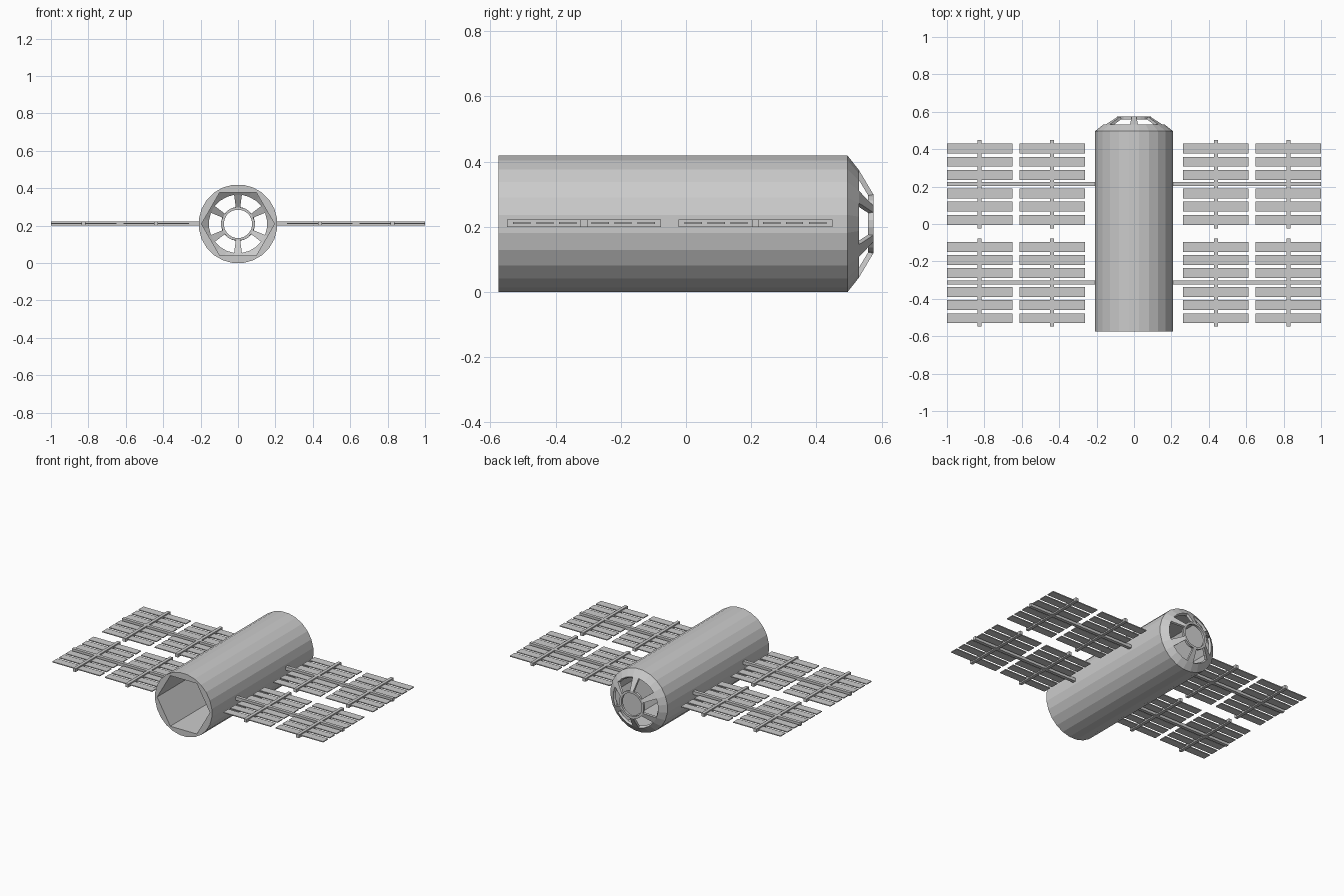
import bpy, bmesh, math
from mathutils import Matrix

if "Cube" in bpy.data.objects:
    bpy.data.objects.remove(bpy.data.objects["Cube"])

CZ = 0.209                      # height of the hull axis
SIDES = 24
R = CZ / math.cos(math.pi / SIDES)


def make_object(name, bm):
    bmesh.ops.recalc_face_normals(bm, faces=bm.faces)
    mesh = bpy.data.meshes.new(name)
    bm.to_mesh(mesh)
    bm.free()
    ob = bpy.data.objects.new(name, mesh)
    bpy.context.collection.objects.link(ob)
    return ob


def ring(bm, y, r, sides, start):
    return [bm.verts.new((r * math.cos(start + i * math.tau / sides), y,
                          CZ + r * math.sin(start + i * math.tau / sides)))
            for i in range(sides)]


def prism(name, y0, y1, r, sides, start):
    bm = bmesh.new()
    a, b = ring(bm, y0, r, sides, start), ring(bm, y1, r, sides, start)
    for i in range(sides):
        j = (i + 1) % sides
        bm.faces.new((a[i], a[j], b[j], b[i]))
    bm.faces.new(a)
    bm.faces.new(b)
    return make_object(name, bm)


def add_box(bm, centre, size):
    m = Matrix.Translation(centre) @ Matrix.Diagonal((*size, 1))
    bmesh.ops.create_cube(bm, size=1, matrix=m)


# Hull: faceted cylinder with a hexagonal tunnel
half = math.pi / SIDES
hull = prism("hull", -0.575, 0.496, R, SIDES, half)
cutter = prism("tunnel_cutter", -0.7, 0.6, 0.195, 6, 0)
cutter.hide_render = True
cutter.hide_viewport = True
cut = hull.modifiers.new("tunnel", 'BOOLEAN')
cut.operation = 'DIFFERENCE'
cut.solver = 'EXACT'
cut.object = cutter

# Nose: stepped cone with six windows between single-facet spokes
bm = bmesh.new()
profile = [(0.496, R), (0.531, 0.166), (0.575, 0.091), (0.575, 0.076)]
loops = [ring(bm, y, r, SIDES, half) for y, r in profile]
for k in range(3):
    for i in range(SIDES):
        # facet centres sit at (i + 1) * 15 degrees; spokes at 30, 90, 150...
        if k == 1 and (i + 1) % 4 != 2:
            continue
        j = (i + 1) % SIDES
        bm.faces.new((loops[k][i], loops[k + 1][i], loops[k + 1][j], loops[k][j]))
nose = make_object("nose_frame", bm)
outward = sum(p.normal.y for p in nose.data.polygons) > 0
shell = nose.modifiers.new("shell", 'SOLIDIFY')
shell.thickness = 0.016
shell.offset = -1 if outward else 1

# Solar wings: boom, two cross beams and twelve slats each
for side, label in ((-1, "left"), (1, "right")):
    for wy, place in ((-0.313, "front"), (0.213, "back")):
        bm = bmesh.new()
        add_box(bm, (side * 0.6, wy, 0.211), (0.8, 0.022, 0.022))
        for px in (0.438, 0.825):
            add_box(bm, (side * px, wy, 0.211), (0.021, 0.472, 0.022))
        make_object(f"{label}_{place}_wing_frame", bm)

        bm = bmesh.new()
        for px in (0.438, 0.825):
            for dy in (0.05, 0.12, 0.191):
                for s in (-1, 1):
                    add_box(bm, (side * px, wy + s * dy, 0.211), (0.35, 0.053, 0.006))
        make_object(f"{label}_{place}_solar_slats", bm)
